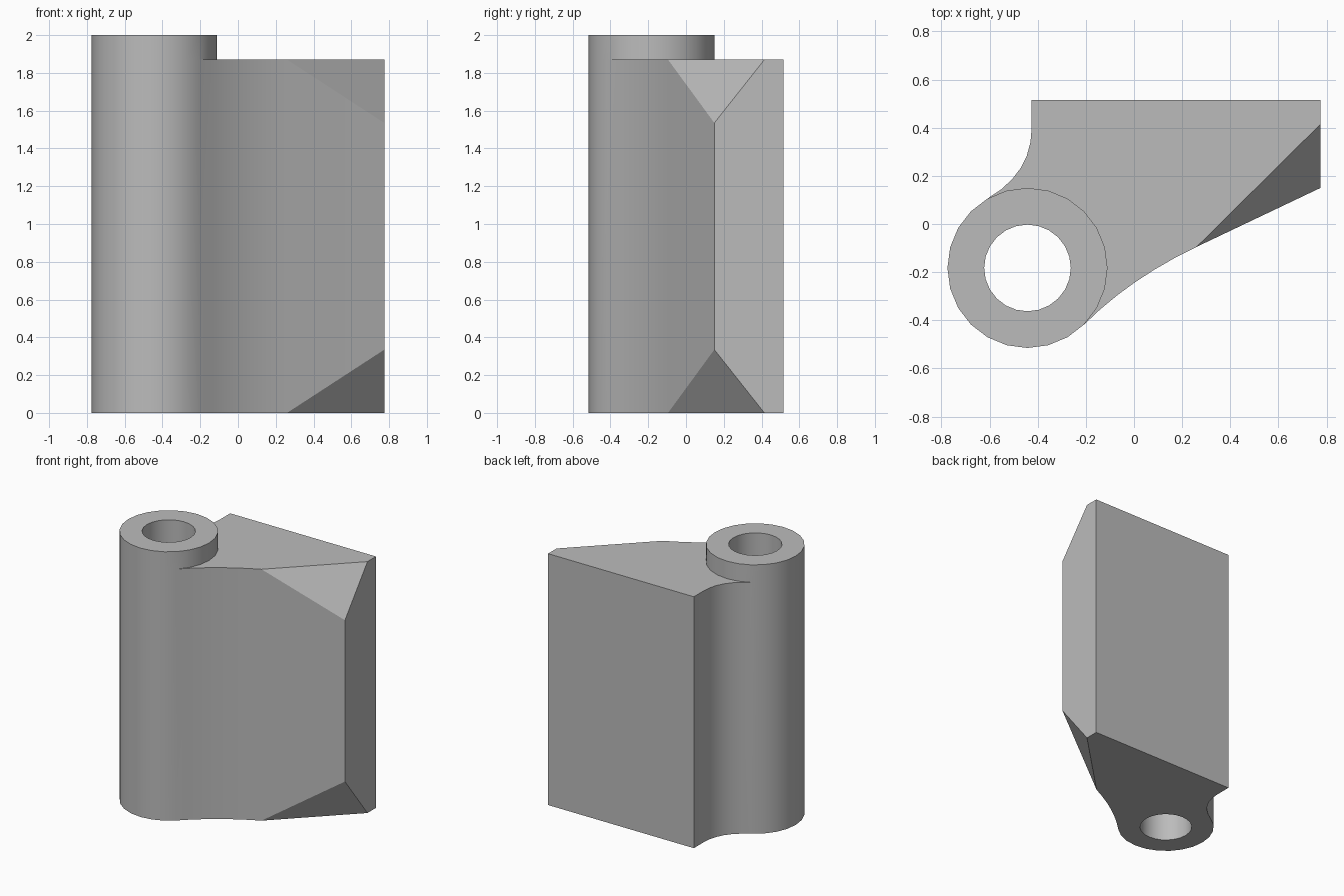
import bpy
import bmesh
from math import cos, sin, tan, radians
from mathutils import Vector

old = bpy.data.objects.get("Cube")
if old:
    bpy.data.objects.remove(old, do_unlink=True)

CENTRE = Vector((-0.4425, -0.1825))
OUTER, BORE = 0.3325, 0.18
LEAF_TOP, BARREL_TOP = 1.87, 2.0
SEGS = 24
SIDE, BACK, LEFT_EDGE = 0.775, 0.515, -0.425
# barrel segments where the leaf grows out: from -45 to 120 degrees
FIRST, LAST = -3, 8

bm = bmesh.new()


def on_circle(radius, i):
    a = radians(360 * i / SEGS)
    return CENTRE + Vector((cos(a), sin(a))) * radius


def curve(a, c, b, steps):
    """Points of a quadratic curve from a to b, both ends included."""
    return [a * (1 - t) ** 2 + c * 2 * t * (1 - t) + b * t * t
            for t in (i / steps for i in range(steps + 1))]


def face(*points):
    return bm.faces.new([bm.verts.new(p) for p in points])


def at(p, z):
    return Vector((p.x, p.y, z))


def wall(a, b, low, high):
    face(at(a, low), at(b, low), at(b, high), at(a, high))


# Leaf outline: front fillet, straight sides, rear fillet, barrel contact
bend = Vector((0.26, -0.095))
corner = Vector((SIDE, 0.15))
start, end = on_circle(OUTER, FIRST), on_circle(OUTER, LAST)
slope = (corner.y - bend.y) / (corner.x - bend.x)
run = (bend.y - start.y - slope * (bend.x - start.x)) / (1 - slope)
front = curve(start, start + Vector((run, run)), bend, 6)
rear_control = Vector((LEFT_EDGE, end.y + (LEFT_EDGE - end.x) * tan(radians(30))))
rear = curve(Vector((LEFT_EDGE, 0.40)), rear_control, end, 6)
outside = front + [corner, Vector((SIDE, BACK)), Vector((LEFT_EDGE, BACK))] + rear
contact = [on_circle(OUTER, i) for i in range(LAST - 1, FIRST, -1)]

for a, b in zip(outside, outside[1:]):
    wall(a, b, 0, LEAF_TOP)
for z in (0, LEAF_TOP):
    face(*[at(p, z) for p in outside + contact])
bmesh.ops.remove_doubles(bm, verts=bm.verts[:], dist=0.0005)

# Sloped cuts on the top and bottom outer corners
for level, tip in ((LEAF_TOP, 1.535), (0, LEAF_TOP - 1.535)):
    p = at(bend, level)
    normal = (Vector((SIDE, 0.415, level)) - p).cross(at(corner, tip) - p).normalized()
    if normal.dot(at(corner, level) - p) < 0:
        normal.negate()
    cut = bmesh.ops.bisect_plane(
        bm, geom=bm.verts[:] + bm.edges[:] + bm.faces[:], dist=0.0005,
        plane_co=p, plane_no=normal, clear_outer=True)
    rim = [e for e in cut["geom_cut"] if isinstance(e, bmesh.types.BMEdge)]
    bmesh.ops.contextual_create(bm, geom=rim)

# Barrel with a through bore; the hidden wall inside the leaf is left open
for i in range(SEGS):
    a, b = on_circle(OUTER, i), on_circle(OUTER, i + 1)
    c, d = on_circle(BORE, i), on_circle(BORE, i + 1)
    wall(a, b, LEAF_TOP, BARREL_TOP)
    if LAST <= i < SEGS + FIRST:
        wall(a, b, 0, LEAF_TOP)
    wall(d, c, 0, BARREL_TOP)
    for z in (0, BARREL_TOP):
        face(at(a, z), at(b, z), at(d, z), at(c, z))

bmesh.ops.remove_doubles(bm, verts=bm.verts[:], dist=0.0005)
bmesh.ops.recalc_face_normals(bm, faces=bm.faces[:])

mesh = bpy.data.meshes.new("hinge_block")
bm.to_mesh(mesh)
bm.free()
block = bpy.data.objects.new("hinge_block", mesh)
bpy.context.collection.objects.link(block)

# Plain grey finish
grey = bpy.data.materials.new("plain_grey")
grey.use_nodes = True
colour = (0.5, 0.5, 0.5, 1)
grey.diffuse_color = colour
grey.node_tree.nodes["Principled BSDF"].inputs["Base Color"].default_value = colour
mesh.materials.append(grey)

bpy.ops.object.select_all(action="DESELECT")
block.select_set(True)
bpy.context.view_layer.objects.active = block
bpy.ops.object.shade_smooth_by_angle(angle=radians(25))
